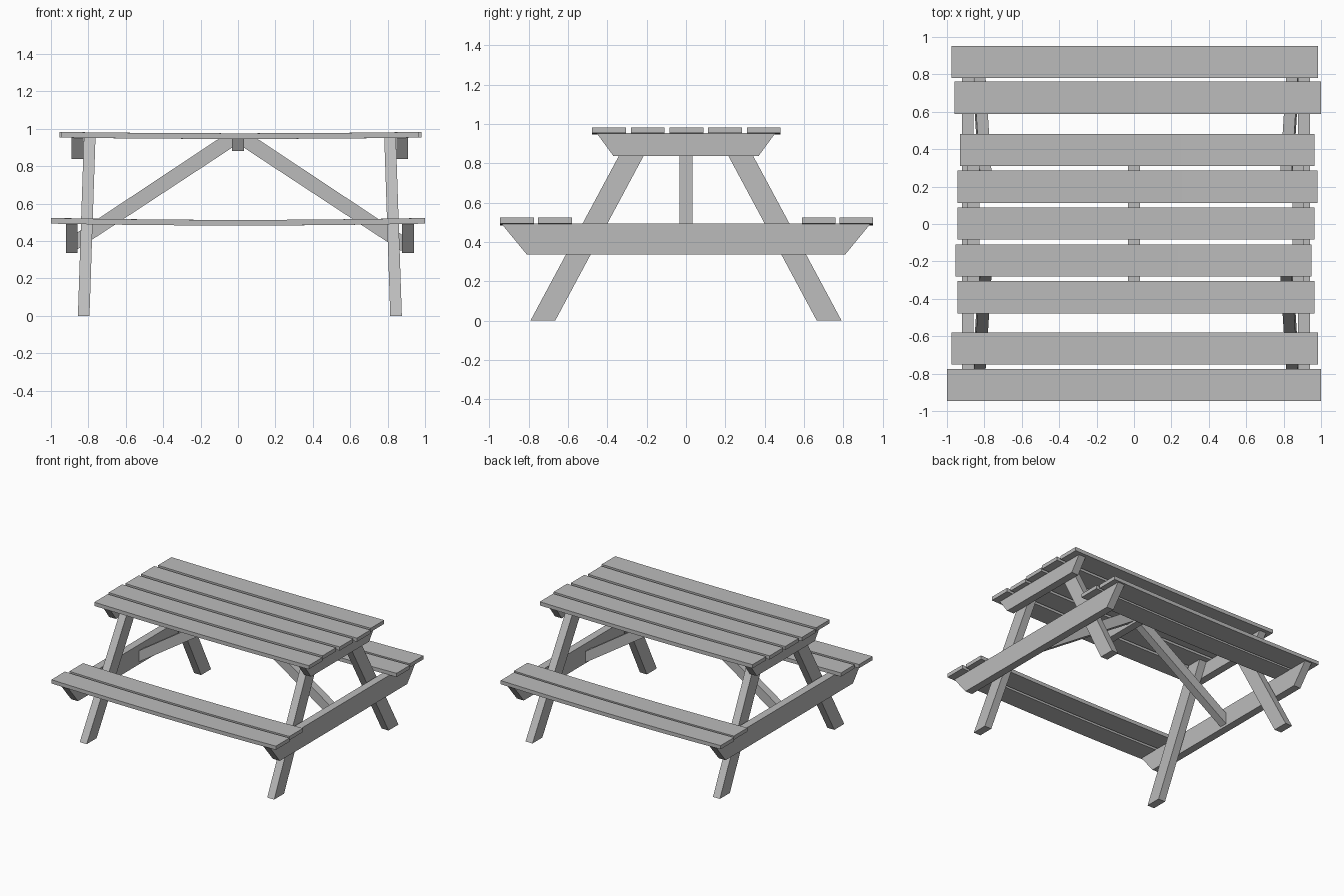
import bpy
import bmesh

cube = bpy.data.objects.get("Cube")
if cube:
    bpy.data.objects.remove(cube, do_unlink=True)

# Single weathered timber colour
wood = bpy.data.materials.new("grey_timber")
wood.use_nodes = True
colour = (0.5, 0.5, 0.5, 1)
wood.diffuse_color = colour
wood.node_tree.nodes["Principled BSDF"].inputs["Base Color"].default_value = colour


def loft(name, rings):
    """Join matching rings of points into a closed solid."""
    bm = bmesh.new()
    loops = [[bm.verts.new(p) for p in ring] for ring in rings]
    n = len(loops[0])
    for a, b in zip(loops, loops[1:]):
        for i in range(n):
            j = (i + 1) % n
            bm.faces.new((a[i], a[j], b[j], b[i]))
    bm.faces.new(loops[0])
    bm.faces.new(loops[-1])
    bmesh.ops.recalc_face_normals(bm, faces=bm.faces)
    mesh = bpy.data.meshes.new(name)
    bm.to_mesh(mesh)
    bm.free()
    mesh.materials.append(wood)
    obj = bpy.data.objects.new(name, mesh)
    bpy.context.collection.objects.link(obj)
    return obj


def plank(name, x0, x1, y, z, sag, width=0.172, thick=0.03, steps=8):
    """Long board that sags a little in the middle."""
    rings = []
    for i in range(steps + 1):
        t = i / steps
        x = x0 + (x1 - x0) * t
        low = z - sag * 4 * t * (1 - t)
        a, b = y - width / 2, y + width / 2
        rings.append([(x, a, low), (x, b, low), (x, b, low + thick), (x, a, low + thick)])
    return loft(name, rings)


def bearer(name, x, half_top, half_low, z_top, z_low, width=0.062):
    """Cross beam with slanted ends, running along y."""
    outline = [(-half_top, z_top), (half_top, z_top), (half_low, z_low), (-half_low, z_low)]
    return loft(name, [[(x + s * width / 2, y, z) for y, z in outline] for s in (-1, 1)])


# Table top boards, front to back
top_ends = [(-0.945, 0.965), (-0.955, 0.95), (-0.945, 0.965), (-0.945, 0.98), (-0.93, 0.965)]
for i, (x0, x1) in enumerate(top_ends):
    plank(f"top_board_{i + 1}", x0, x1, -0.392 + 0.197 * i, 0.953, 0.007)

# Seat boards
seat_ends = [(-1, 1, -0.86), (-0.975, 0.985, -0.666), (-0.96, 1, 0.675), (-0.975, 0.985, 0.866)]
for i, (x0, x1, y) in enumerate(seat_ends):
    plank(f"seat_board_{i + 1}", x0, x1, y, 0.493, 0.01)

# Two end frames: bearers, legs and diagonal brace
MID = 0.01
for side, s in (("right", -1), ("left", 1)):
    bearer(f"top_bearer_{side}", MID + s * 0.868, 0.455, 0.37, 0.954, 0.838)
    bearer(f"seat_bearer_{side}", MID + s * 0.899, 0.94, 0.81, 0.494, 0.336)

    for end, e in (("front", -1), ("back", 1)):
        rings = []
        for x, y, z in ((0.835, 0.728, 0.0), (0.803, 0.217, 0.952)):
            rings.append([(MID + s * x + dx, e * y + dy, z)
                          for dx, dy in ((-0.031, -0.063), (0.031, -0.063),
                                         (0.031, 0.063), (-0.031, 0.063))])
        loft(f"leg_{end}_{side}", rings)

    outline = [(0.03, 0.952), (0.095, 0.952), (0.875, 0.435), (0.875, 0.345), (0.03, 0.9)]
    loft(f"brace_{side}", [[(s * x, y, z) for x, z in outline] for y in (-0.032, 0.032)])

# Middle batten under the table top
bearer("middle_batten", 0, 0.31, 0.27, 0.952, 0.88)
